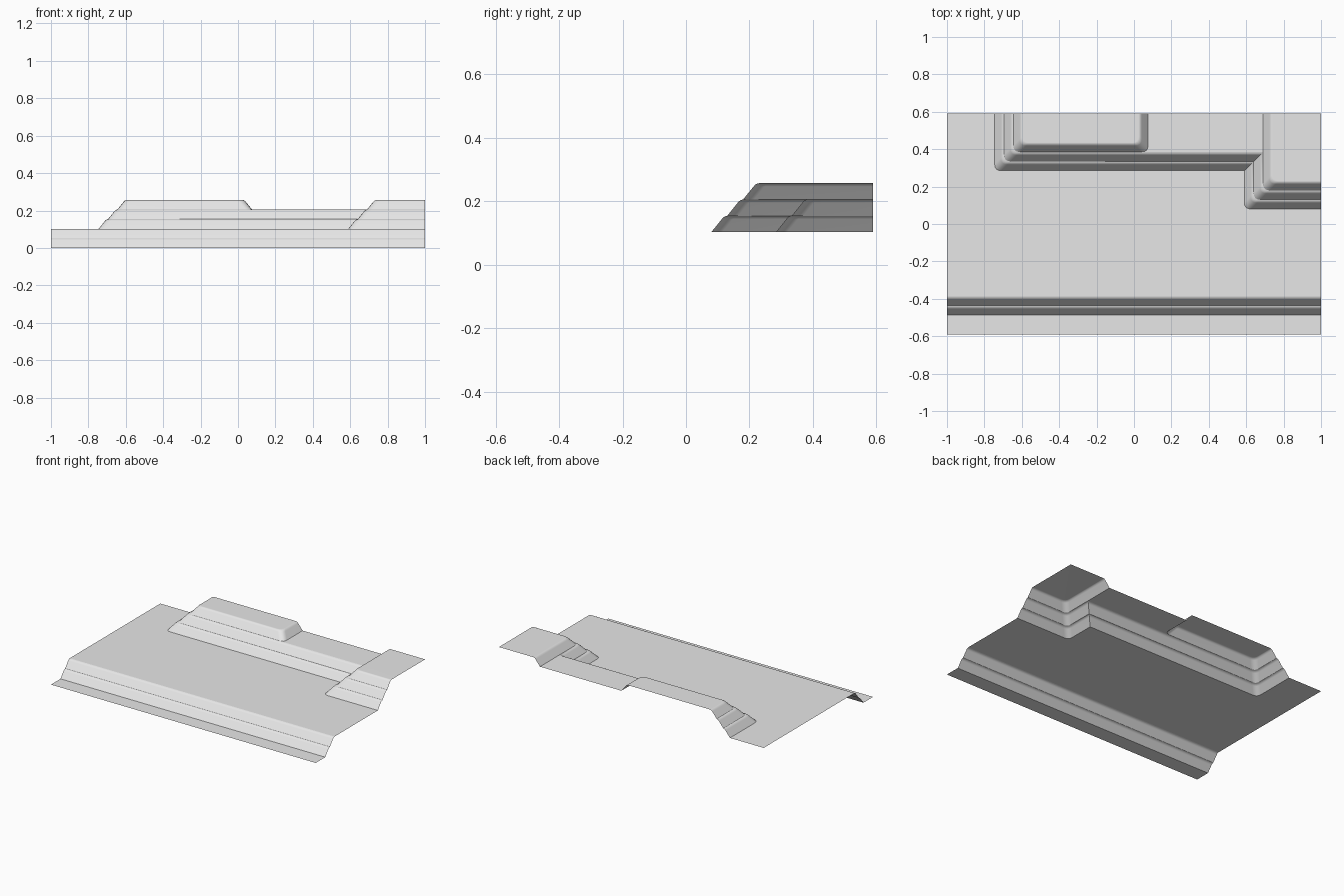
import bpy
from mathutils import Vector

if "Cube" in bpy.data.objects:
    bpy.data.objects.remove(bpy.data.objects["Cube"], do_unlink=True)

STEP = 0.0513          # rise of one terrace step
RUN = 0.05             # run of one terrace step
BACK = 0.59            # half depth of the ground
# Cross-section of one step: a steep face with a rounded lip
LIP = [(0, 0), (0.033, 0.041), (0.038, 0.0465), (0.044, 0.0498), (RUN, STEP)]

stone = bpy.data.materials.new("plain grey")
stone.use_nodes = True
GREY = (0.8, 0.8, 0.8, 1)
stone.diffuse_color = GREY
stone.node_tree.nodes["Principled BSDF"].inputs["Base Color"].default_value = GREY


def contour(points, radius=0.035, cuts=4):
    """Polyline with rounded corners; a corner with a third value True stays sharp."""
    pts = [Vector(p[:2]) for p in points]
    out = [pts[0]]
    for i in range(1, len(pts) - 1):
        p = pts[i]
        if len(points[i]) > 2:
            out.append(p)
            continue
        a = p + (pts[i - 1] - p).normalized() * radius
        b = p + (pts[i + 1] - p).normalized() * radius
        for k in range(cuts + 1):
            t = k / cuts
            out.append(a * (1 - t) ** 2 + p * 2 * t * (1 - t) + b * t * t)
    return out + [pts[-1]]


def build(name, verts, faces):
    mesh = bpy.data.meshes.new(name)
    mesh.from_pydata(verts, [], faces)
    mesh.materials.append(stone)
    obj = bpy.data.objects.new(name, mesh)
    bpy.context.collection.objects.link(obj)
    bpy.ops.object.select_all(action='DESELECT')
    obj.select_set(True)
    bpy.context.view_layer.objects.active = obj
    bpy.ops.object.shade_smooth_by_angle(angle=0.52)
    mod = obj.modifiers.new("even shading", 'WEIGHTED_NORMAL')
    mod.keep_sharp = True
    return obj


def flat(name, outline, z):
    build(name, [(p[0], p[1], z) for p in outline], [range(len(outline))])


def terrace(name, path, z, steps, cap=None):
    """Sweep the step section along path(offset); cap closes the top ring."""
    section = [(0, z)]
    for s in range(steps):
        section += [(s * RUN + o, z + s * STEP + h) for o, h in LIP[1:]]
    rings = [[(p[0], p[1], h) for p in contour(path(o))] for o, h in section]
    n = len(rings[0])
    verts = [v for ring in rings for v in ring]
    faces = [(r * n + i, r * n + i + 1, (r + 1) * n + i + 1, (r + 1) * n + i)
             for r in range(len(rings) - 1) for i in range(n - 1)]
    if cap is not None:
        top = list(range(len(verts) - n, len(verts)))
        top += range(len(verts), len(verts) + len(cap))
        verts += [(x, y, section[-1][1]) for x, y in cap]
        faces.append(top)
    build(name, verts, faces)


# Plan paths, each shifted inwards by o
def bank_path(o):
    return [(-1, -0.487 + o), (1, -0.487 + o)]


def hill_path(o):
    return [(-0.745 + o, BACK), (-0.745 + o, 0.285 + o),
            (0.59 + o, 0.285 + o, True), (0.59 + o, 0.08 + o), (1, 0.08 + o)]


def right_mound_path(o):
    return [(-0.745 + o, BACK), (-0.745 + o, 0.385 + o),
            (0.075 - o, 0.385 + o), (0.075 - o, BACK)]


def right_mound(o):
    return [(x + 0.1 if x < 0 else x, y) for x, y in right_mound_path(o)]


def left_mound(o):
    return [(0.69 + o, BACK), (0.69 + o, 0.18 + o), (1, 0.18 + o)]


# Low front strip and the bank that rises from it
flat("front_strip", [(-1, -BACK), (1, -BACK), (1, -0.487), (-1, -0.487)], 0)
terrace("front_bank", bank_path, 0, 2)

# Broad lower ground, cut around the foot of the hill
flat("lower_ground", [(-1, -0.387), (1, -0.387)]
     + contour(hill_path(0))[::-1] + [(-1, BACK)], 2 * STEP)

# Two-step hill side, then the mounds and shelf on it
terrace("hill_side", hill_path, 2 * STEP, 2)
terrace("right_mound", right_mound, 4 * STEP, 1, cap=[])
terrace("left_mound", left_mound, 4 * STEP, 1, cap=[(1, BACK)])
nook = contour([(0.075, BACK), (0.075, 0.385), (0, 0.385)])[:-1]
flat("middle_shelf", nook + [(0.69, 0.385), (0.69, BACK)], 4 * STEP)
